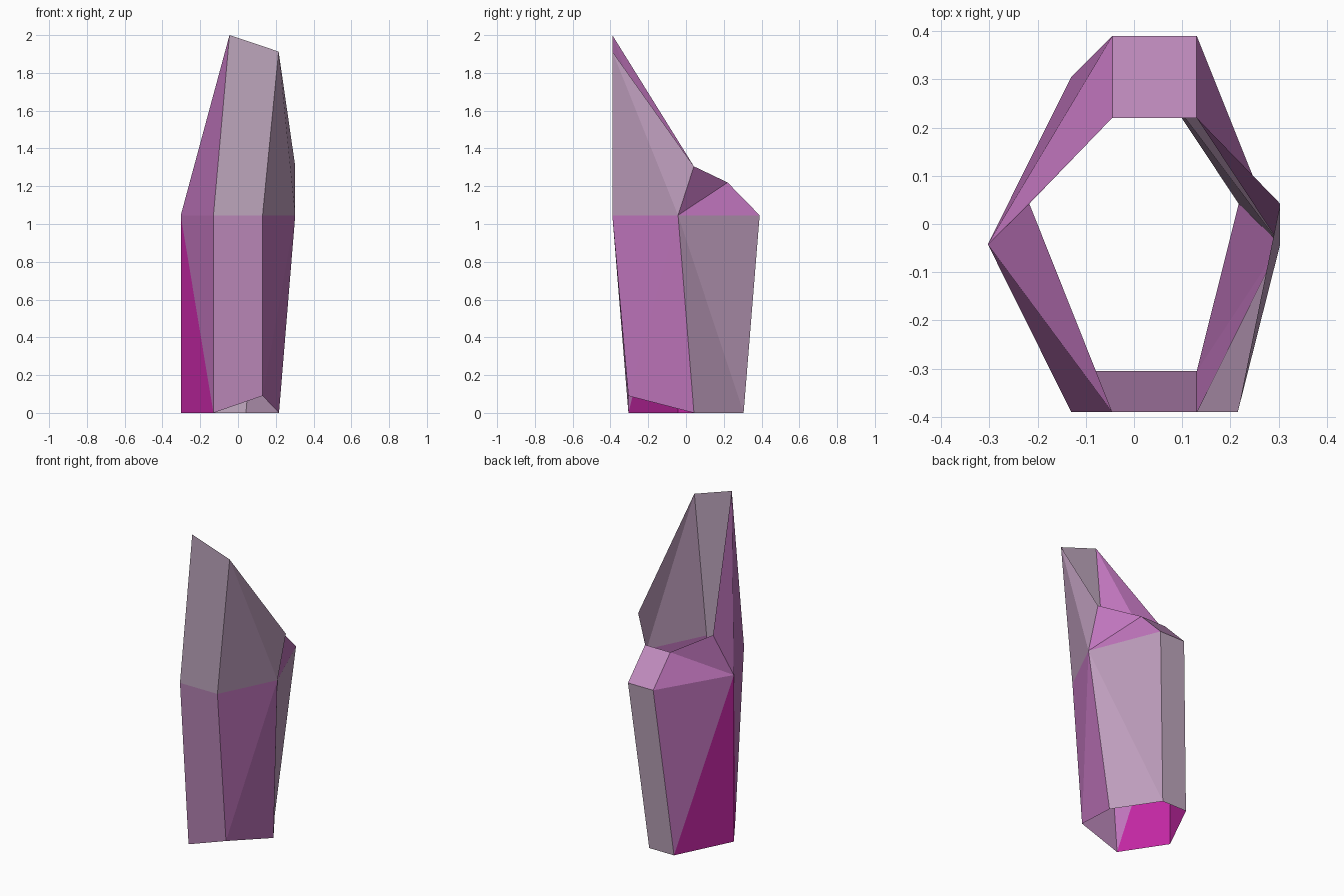
import bpy
import bmesh
from mathutils import Vector

if "Cube" in bpy.data.objects:
    bpy.data.objects.remove(bpy.data.objects["Cube"])

GREY = Vector((0.50, 0.50, 0.50))
MAGENTA = Vector((0.55, 0.02, 0.52))
RED = Vector((0.50, 0.02, 0.04))

# Three open hexagonal rings, counter-clockwise from front left
# order: front left, front right, right, back right, back left, left
RINGS = [
    [(-.13, -.305, 0), (.13, -.305, .09), (.217, .042, 0),
     (.042, .305, 0), (-.13, .305, 0), (-.303, -.042, 0)],
    [(-.13, -.39, 1.046), (.13, -.39, 1.046), (.303, -.042, 1.046),
     (.13, .39, 1.046), (-.045, .39, 1.046), (-.303, -.042, 1.046)],
    [(-.045, -.39, 2), (.215, -.39, 1.913), (.303, .042, 1.305),
     (.13, .22, 1.22), (-.045, .22, 1.22), (-.217, .042, 1.305)],
]
# Corner tints: g grey, m magenta, r red
TINTS = ["mmggmr", "ggmggm", "mggmmg"]
COLOURS = {"g": GREY, "m": MAGENTA, "r": RED}

mesh = bpy.data.meshes.new("crystal_shell")
crystal = bpy.data.objects.new("crystal_shell", mesh)
bpy.context.collection.objects.link(crystal)
slots = {}


def tint_slot(tints):
    """Return the material slot for the blend of a facet's corner tints."""
    key = "".join(sorted(tints))
    if key not in slots:
        mat = bpy.data.materials.new("crystal_tint_" + key)
        blend = sum((COLOURS[t] for t in key), Vector((0, 0, 0))) / len(key)
        mat.diffuse_color = (*blend, 1)
        mat.use_nodes = True
        mat.node_tree.nodes["Principled BSDF"].inputs["Base Color"].default_value = mat.diffuse_color
        mesh.materials.append(mat)
        slots[key] = len(slots)
    return slots[key]


bm = bmesh.new()
verts = [[bm.verts.new(p) for p in ring] for ring in RINGS]


def facet(corners):
    face = bm.faces.new([verts[r][i] for r, i in corners])
    face.material_index = tint_slot([TINTS[r][i] for r, i in corners])


# Facets between rings; side facets fold along a diagonal from the middle side corners
for low in (0, 1):
    for i in range(6):
        j = (i + 1) % 6
        a, b, c, d = (low, i), (low, j), (low + 1, j), (low + 1, i)
        if i in (0, 3):
            facet([a, b, c, d])
        elif (1, i) in (a, d) and i in (2, 5):
            diagonal_from_a = low == 1
        else:
            diagonal_from_a = low == 0
        if i not in (0, 3):
            if diagonal_from_a:
                facet([a, b, c])
                facet([a, c, d])
            else:
                facet([a, b, d])
                facet([b, c, d])

bm.to_mesh(mesh)
bm.free()
